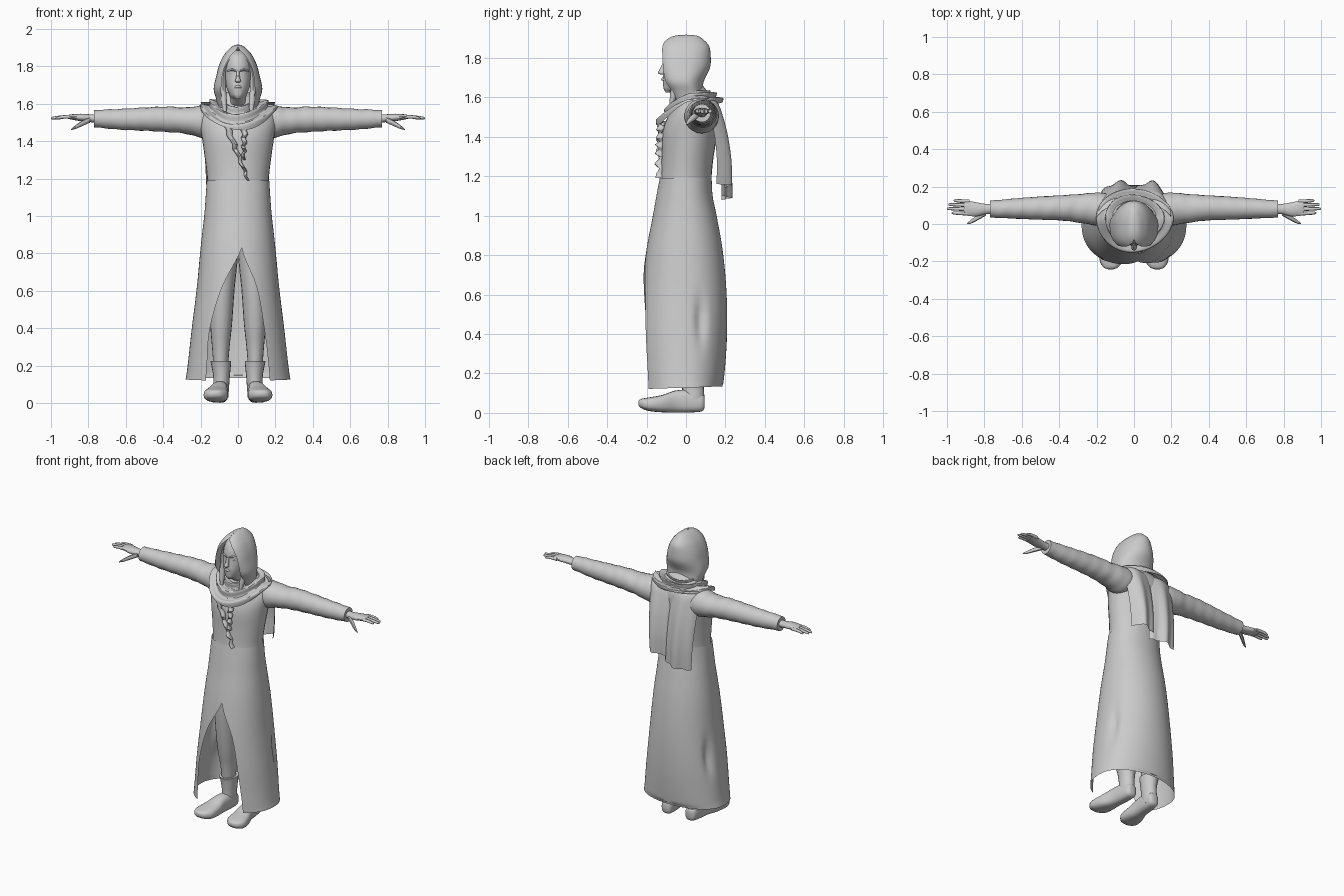
import bpy
from math import sin, cos, pi, asin, exp

cloth = bpy.data.materials.new("plain grey")
cloth.diffuse_color = (0.6, 0.6, 0.6, 1)


def make(name, verts, faces, mirror=False):
    me = bpy.data.meshes.new(name)
    me.from_pydata(verts, [], faces)
    me.materials.append(cloth)
    ob = bpy.data.objects.new(name, me)
    bpy.context.collection.objects.link(ob)
    if mirror:
        ob.modifiers.new("Mirror", 'MIRROR')
    bpy.ops.object.select_all(action='DESELECT')
    ob.select_set(True)
    bpy.context.view_layer.objects.active = ob
    bpy.ops.object.shade_smooth_by_angle(angle=0.8)
    return ob


def smooth(rows, k=4):
    """Catmull-Rom interpolation of a short list of rows."""
    out = []
    for i in range(len(rows) - 1):
        a, b, c, d = (rows[max(0, min(len(rows) - 1, i + j))] for j in (-1, 0, 1, 2))
        for s in range(k):
            t = s / k
            out.append([q + .5 * t * (r - p + t * (2*p - 5*q + 4*r - w + t * (3*(q - r) + w - p)))
                        for p, q, r, w in zip(a, b, c, d)])
    return out + [list(rows[-1])]


def loft(name, axis, rows, n=20, k=4, mirror=False, bump=None, square=1.0):
    """Capped tube along an axis; each row is position, centre a, centre b, radius a, radius b."""
    rows = smooth(rows, k)
    verts, faces = [], []
    for p, ca, cb, ra, rb in rows:
        for j in range(n):
            t = 2 * pi * j / n
            s = 1 + (bump(p, t) if bump else 0)
            a = ca + ra * s * abs(sin(t)) ** square * (1 if sin(t) > 0 else -1)
            b = cb - rb * s * abs(cos(t)) ** square * (1 if cos(t) > 0 else -1)
            verts.append({'x': (p, a, b), 'y': (a, p, b), 'z': (a, b, p)}[axis])
    for i in range(len(rows) - 1):
        for j in range(n):
            q = (j + 1) % n
            faces.append((i*n + j, i*n + q, i*n + n + q, i*n + n + j))
    faces += [tuple(range(n))[::-1], tuple(range(len(verts) - n, len(verts)))]
    ob = make(name, verts, faces, mirror)
    import_bm = bmesh.new()
    import_bm.from_mesh(ob.data)
    bmesh.ops.recalc_face_normals(import_bm, faces=import_bm.faces)
    import_bm.to_mesh(ob.data)
    import_bm.free()
    return ob


def sheet(name, f, nu, nv, mirror=False):
    """Open surface f(u, v) with u and v from 0 to 1."""
    verts = [f(i / nu, j / nv) for j in range(nv + 1) for i in range(nu + 1)]
    w = nu + 1
    faces = [(j*w + i, j*w + i + 1, j*w + w + i + 1, j*w + w + i) for j in range(nv) for i in range(nu)]
    return make(name, verts, faces, mirror)


import bmesh

# Coat body
loft("coat_body", 'z', [(1.12, 0, -.005, .166, .135), (1.2, 0, 0, .165, .13), (1.3, 0, .008, .176, .132),
     (1.42, 0, .02, .193, .14), (1.5, 0, .035, .205, .128), (1.56, 0, .05, .19, .105),
     (1.6, 0, .05, .13, .08), (1.66, 0, .03, .06, .055)], n=32)

# Long coat skirt, split at the front: z, centre y, half width, front depth, back depth, split edges
skirt = smooth([(1.19, 0, .167, .133, .13, .042, .042), (1.1, 0, .173, .15, .135, .042, .042),
                (1.0, 0, .181, .168, .155, .037, .037), (.83, 0, .2, .2, .185, .02, .02),
                (.62, 0, .22, .228, .205, -.085, .10), (.4, 0, .247, .24, .208, -.15, .14),
                (.22, 0, .267, .236, .197, -.165, .162), (.12, 0, .28, .23, .185, -.172, .17)], 5)


def skirt_point(u, v):
    z, cy, rx, rf, rb, xl, xr = skirt[round(v * (len(skirt) - 1))]
    t0, t1 = asin(xr / rx), 2 * pi + asin(xl / rx)
    t = t0 + (t1 - t0) * u
    c = cos(t)
    dent = 1 - .10 * exp(-((z - .47) / .1) ** 2) * (exp(-((t - 1.9) / .13) ** 2) + exp(-((t - 4.35) / .13) ** 2))
    y = -rf * abs(c) ** .85 if c > 0 else rb * abs(c) ** .9
    return (rx * dent * sin(t), cy + y * dent, z + (.015 * (1 - c) / 2 if v > .97 else 0))


sheet("coat_skirt", skirt_point, 72, len(skirt) - 1)


# Sleeves with soft creases
def crease(p, t):
    return .025 * sin(p * 75 + 2 * sin(t)) * (.4 + .6 * abs(cos(t)))


loft("sleeve", 'x', [(.12, .075, 1.5, .085, .08), (.2, .08, 1.505, .088, .085), (.28, .083, 1.51, .078, .07),
     (.38, .086, 1.517, .068, .068), (.5, .085, 1.518, .062, .062), (.62, .083, 1.517, .055, .056),
     (.74, .08, 1.52, .047, .048), (.77, .08, 1.52, .046, .045)], n=24, k=6, mirror=True, bump=crease)

# Hands
loft("palm", 'x', [(.74, .08, 1.52, .03, .025), (.79, .08, 1.523, .028, .021), (.84, .078, 1.527, .038, .02),
     (.89, .085, 1.53, .042, .014), (.91, .087, 1.53, .038, .01)], n=14, mirror=True)
for i, (y, tip) in enumerate([(.055, .975), (.078, 1.0), (.1, .993), (.121, .965)]):
    loft("finger_%d" % (i + 1), 'x', [(.88, y, 1.53, .01, .01), (.93, y + .002, 1.53, .0095, .0095),
         (tip - .01, y + .004, 1.524, .0075, .0075), (tip, y + .004, 1.522, .002, .002)], n=8, k=3, mirror=True)
loft("thumb", 'x', [(.79, .06, 1.515, .014, .015), (.83, .038, 1.497, .015, .015),
     (.87, .013, 1.475, .01, .01), (.892, .002, 1.463, .003, .003)], n=8, mirror=True)

# Trousers and boots
loft("trouser_leg", 'z', [(.98, .07, 0, .07, .1), (.8, .078, 0, .078, .095), (.6, .085, 0, .066, .08),
     (.42, .09, .015, .058, .068), (.3, .092, .03, .047, .058), (.16, .092, .035, .036, .045)], n=20, mirror=True)
loft("boot_shaft", 'z', [(.03, .09, .045, .038, .045), (.08, .09, .038, .042, .055), (.14, .088, .035, .044, .055),
     (.2, .09, .035, .052, .062), (.225, .092, .035, .056, .068)], n=20, mirror=True)
loft("boot_foot", 'y', [(.095, .088, .055, .02, .028), (.08, .089, .052, .036, .044), (.02, .093, .058, .042, .056),
     (-.05, .1, .058, .045, .056), (-.12, .112, .047, .06, .044), (-.19, .12, .044, .064, .034),
     (-.23, .124, .048, .04, .022), (-.242, .125, .05, .015, .008)], n=20, mirror=True, square=.75)

# Head and face
loft("face", 'z', [(1.59, 0, .02, .05, .055), (1.625, 0, -.01, .04, .07), (1.645, 0, -.035, .045, .075),
     (1.69, 0, -.03, .062, .087), (1.75, 0, -.02, .071, .09), (1.81, 0, -.01, .072, .095),
     (1.86, 0, 0, .055, .08), (1.885, 0, 0, .02, .03)], n=28)
loft("nose", 'z', [(1.715, 0, -.115, .012, .01), (1.722, 0, -.125, .016, .017), (1.74, 0, -.118, .011, .017),
     (1.775, 0, -.107, .007, .009)], n=10)
loft("brow", 'x', [(.01, -.107, 1.777, .007, .006), (.035, -.098, 1.782, .008, .006),
     (.058, -.075, 1.775, .006, .004)], n=8, mirror=True)
loft("eye", 'x', [(.016, -.099, 1.762, .003, .003), (.03, -.096, 1.762, .006, .006),
     (.046, -.086, 1.762, .003, .003)], n=8, mirror=True)
loft("lips", 'x', [(-.025, -.105, 1.688, .003, .003), (0, -.119, 1.692, .007, .008),
     (.025, -.105, 1.688, .003, .003)], n=8)
loft("beard", 'z', [(1.625, 0, -.085, .012, .018), (1.645, 0, -.088, .028, .026), (1.672, 0, -.085, .036, .031)], n=12)
loft("hair_lock", 'z', [(1.56, .07, -.075, .01, .01), (1.62, .076, -.06, .017, .02), (1.7, .08, -.045, .016, .025),
     (1.78, .074, -.04, .012, .03), (1.84, .045, -.04, .012, .03)], n=10, mirror=True)

# Hood: z, centre y, half width, front depth, back depth, opening half width
hood = smooth([(1.58, .03, .105, .10, .06, .085), (1.63, .02, .118, .115, .065, .088),
               (1.68, .0, .13, .125, .09, .09), (1.75, 0, .116, .145, .122, .084),
               (1.81, 0, .1, .142, .125, .066), (1.86, 0, .076, .128, .117, .036),
               (1.895, 0, .046, .095, .085, .004), (1.912, 0, .022, .055, .055, .0005),
               (1.917, 0, .001, .002, .002, 0)], 4)


def hood_point(u, v):
    z, cy, rx, rf, rb, gap = hood[round(v * (len(hood) - 1))]
    g = asin(max(0, min(.95, gap / rx)))
    t = g + (2 * pi - 2 * g) * u
    c = cos(t)
    y = -rf * abs(c) ** .6 if c > 0 else rb * abs(c)
    return (rx * sin(t), cy + y, z)


sheet("hood", hood_point, 48, len(hood) - 1)


# Draped cowl around the neck
def cowl_point(u, v):
    t = 2 * pi * u
    c = cos(t)
    fold = .011 * sin(v * 5 * pi + .6 * sin(3 * t))
    rx, ry = .075 + .13 * v ** .9, .075 + .06 * v
    z = 1.625 - .05 * v ** 2 - (.045 + .07 * v) * max(0, c) ** 1.6 + fold
    return ((rx + fold) * sin(t), .03 - .02 * v * c - (ry + .025 * max(0, c) * v + fold) * c, z)


sheet("cowl", cowl_point, 64, 24)

# Ruffled strips down the chest
for nm, x0, x1, z1, ph in (("ruffle_long", -.06, .055, 1.19, 0), ("ruffle_short", .035, .03, 1.3, 2)):
    rows = []
    for i in range(13):
        s = i / 12
        z = 1.48 + (z1 - 1.48) * s
        w = .018 * (1 - .65 * s)
        rows.append((z, x0 + (x1 - x0) * s + .006 * sin(i * 2.1 + ph), -.128 + .006 * sin(i * 2.6 + ph) - .004 * s,
                     w, .016 + .008 * sin(i * 2.3 + ph)))
    loft(nm, 'z', rows, n=10, k=2)

# Two cloth panels hanging down the back
back = smooth([(1.61, .09), (1.57, .155), (1.48, .185), (1.36, .208), (1.22, .222), (1.08, .222)], 5)


def panel(name, top, bottom, low, folds):
    def f(u, v):
        z, y = back[round(v * (len(back) - 1))]
        a, b = (top[i] + (bottom[i] - top[i]) * v for i in (0, 1))
        z = 1.61 - (1.61 - z) * (1.61 - low) / .53
        edge = .055 * abs(2 * u - 1) ** 3
        return (a + (b - a) * u, y + .013 * cos(folds * pi * u) * v - edge, z + .02 * (u - .5) * v)
    sheet(name, f, 20, 25)


panel("scarf_panel_left", (-.2, .02), (-.165, .03), 1.09, 4)
panel("scarf_panel_right", (-.02, .2), (.0, .15), 1.15, 3)
